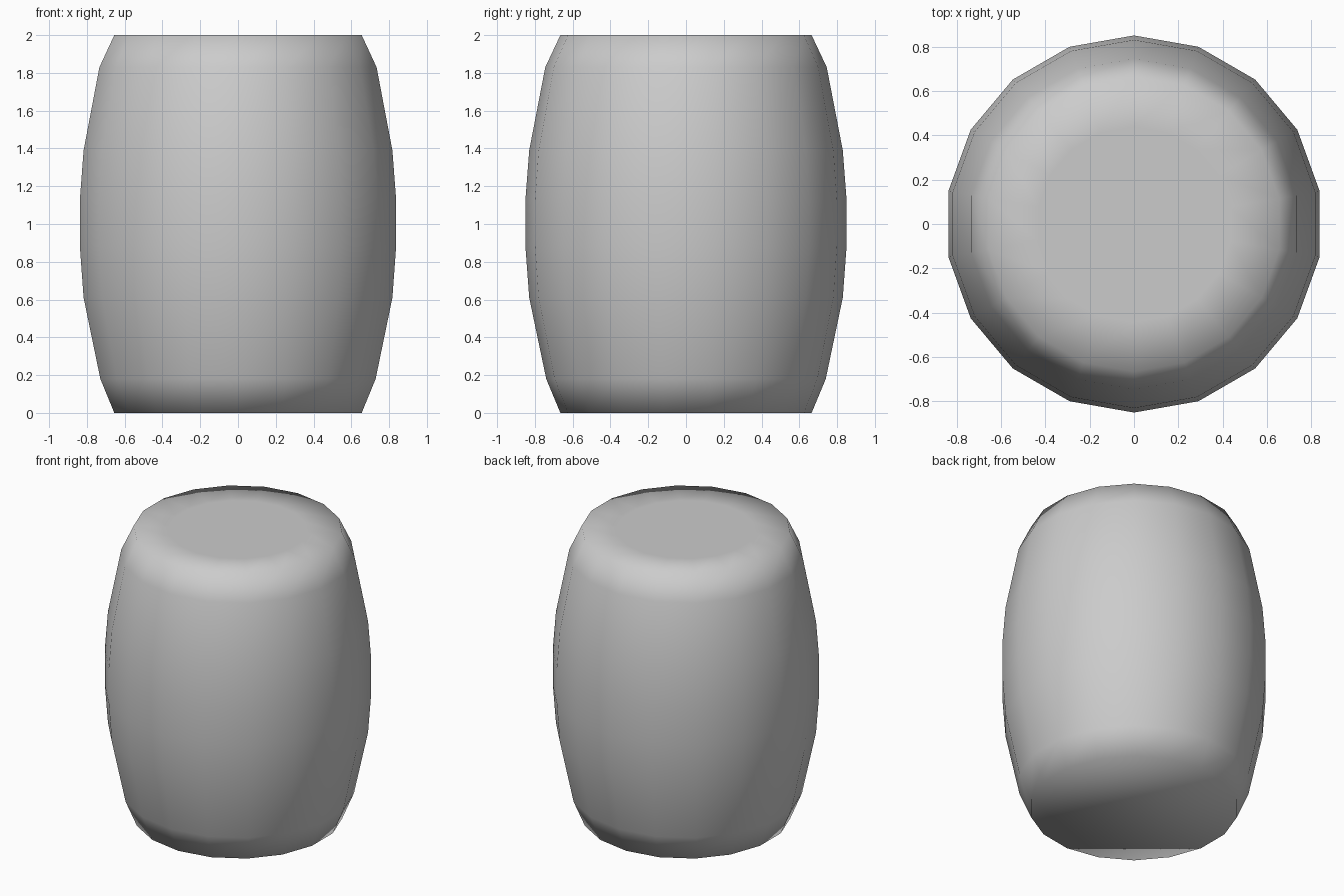
import bpy, bmesh
from math import cos, sin, pi

if "Cube" in bpy.data.objects:
    bpy.data.objects.remove(bpy.data.objects["Cube"])

SIDES = 18
# Barrel profile: (corner radius, height), bottom rim to flat inset on the lid
PROFILE = [(0.665, 0), (0.74, 0.18), (0.83, 0.61), (0.85, 0.88), (0.85, 1.13),
           (0.83, 1.39), (0.745, 1.83), (0.665, 2.0), (0.44, 2.0)]

bm = bmesh.new()

# Rings with a corner on the y axis
rings = [[bm.verts.new((r * cos(pi / 2 + 2 * pi * i / SIDES),
                        r * sin(pi / 2 + 2 * pi * i / SIDES), z))
          for i in range(SIDES)] for r, z in PROFILE]

# Bulging wall and lid border
for low, high in zip(rings, rings[1:]):
    for i in range(SIDES):
        j = (i + 1) % SIDES
        bm.faces.new((low[i], low[j], high[j], high[i]))

# Closed lid and base
bm.faces.new(rings[-1])
bm.faces.new(rings[0][::-1])

# The whole barrel is smooth shaded, including over the rims
for f in bm.faces:
    f.smooth = True

mesh = bpy.data.meshes.new("barrel")
bm.to_mesh(mesh)
bm.free()
barrel = bpy.data.objects.new("barrel", mesh)
bpy.context.collection.objects.link(barrel)
